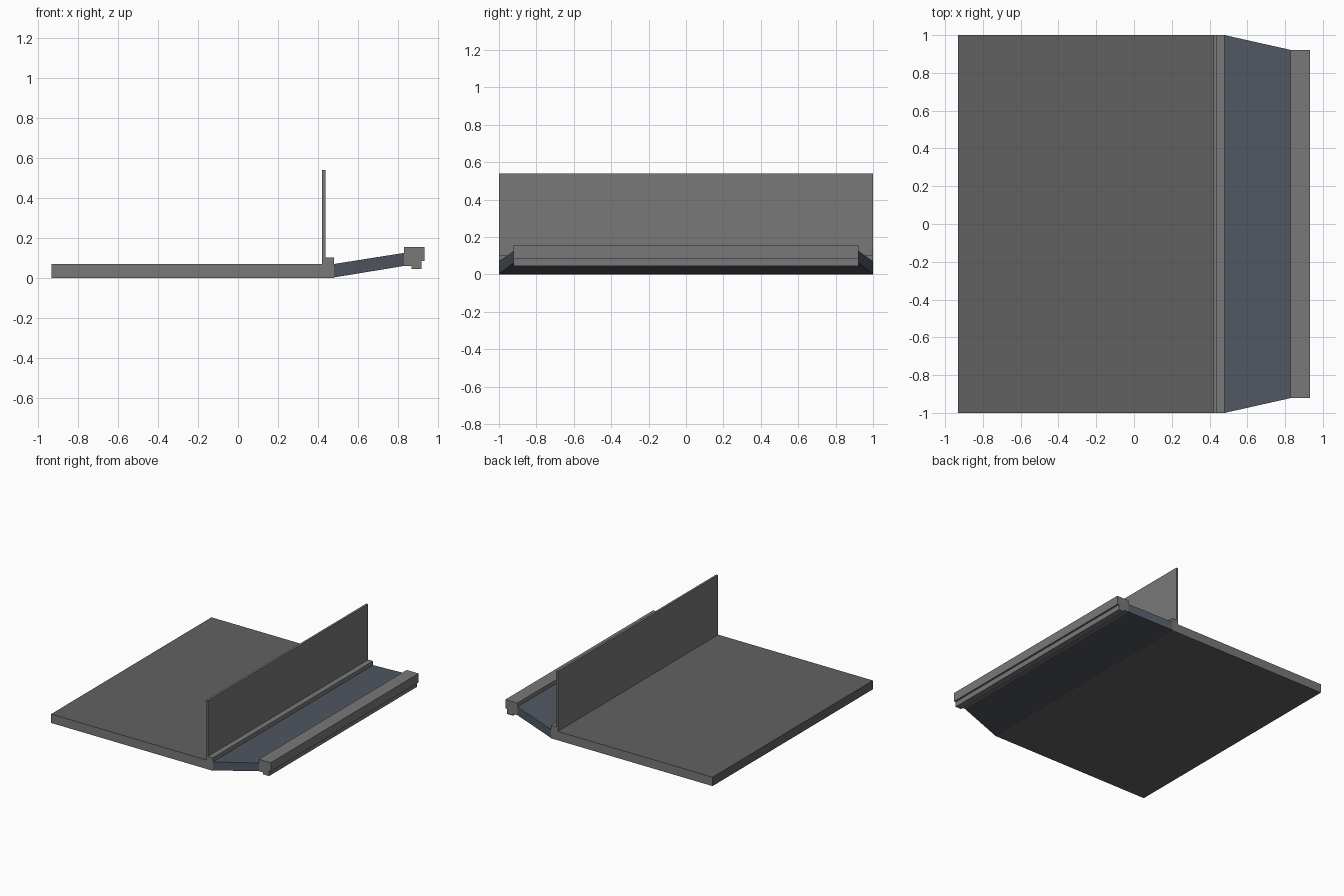
import bpy

if "Cube" in bpy.data.objects:
    bpy.data.objects.remove(bpy.data.objects["Cube"])


def material(name, color):
    m = bpy.data.materials.new(name)
    m.diffuse_color = (*color, 1)
    m.use_nodes = True
    m.node_tree.nodes["Principled BSDF"].inputs["Base Color"].default_value = m.diffuse_color
    return m


def extrude_y(name, profile, mat):
    """Extrude an (x, z, half_width) profile symmetrically along y."""
    n = len(profile)
    verts = [(x, s * w, z) for s in (-1, 1) for x, z, w in profile]
    faces = [tuple(range(n)), tuple(range(2 * n - 1, n - 1, -1))]
    faces += [(i, n + i, n + (i + 1) % n, (i + 1) % n) for i in range(n)]
    mesh = bpy.data.meshes.new(name)
    mesh.from_pydata(verts, [], faces)
    mesh.materials.append(mat)
    ob = bpy.data.objects.new(name, mesh)
    bpy.context.collection.objects.link(ob)
    return ob


def section(points, w):
    return [(x, z, w) for x, z in points]


ramp_blue = material("ramp_blue_grey", (0.083, 0.094, 0.123))
mid_grey = material("mid_grey", (0.19, 0.19, 0.19))
deck_grey = material("deck_dark_grey", (0.12, 0.12, 0.12))

# Flat deck with raised curb along its right edge
deck = extrude_y("deck", section([
    (-0.932, 0), (0.48, 0), (0.48, 0.102), (0.42, 0.102),
    (0.42, 0.07), (-0.932, 0.07)], 1.0), mid_grey)

# Darker top, underside and left edge of the deck
deck.data.materials.append(deck_grey)
for i in (2, 6, 7):
    deck.data.polygons[i].material_index = 1

# Thin upright wall on the inner side of the curb
extrude_y("upright_wall", section([
    (0.42, 0.07), (0.437, 0.07), (0.437, 0.54), (0.42, 0.54)], 1.0), mid_grey)

# Tapering sloped apron
extrude_y("sloped_apron", [
    (0.48, 0.003, 1.0), (0.828, 0.06, 0.922),
    (0.828, 0.125, 0.922), (0.48, 0.07, 1.0)], ramp_blue)

# Stepped bar at the outer end
extrude_y("end_bar", section([
    (0.828, 0.06), (0.865, 0.06), (0.865, 0.045), (0.917, 0.045),
    (0.917, 0.085), (0.932, 0.085), (0.932, 0.155), (0.828, 0.155)], 0.922), mid_grey)
